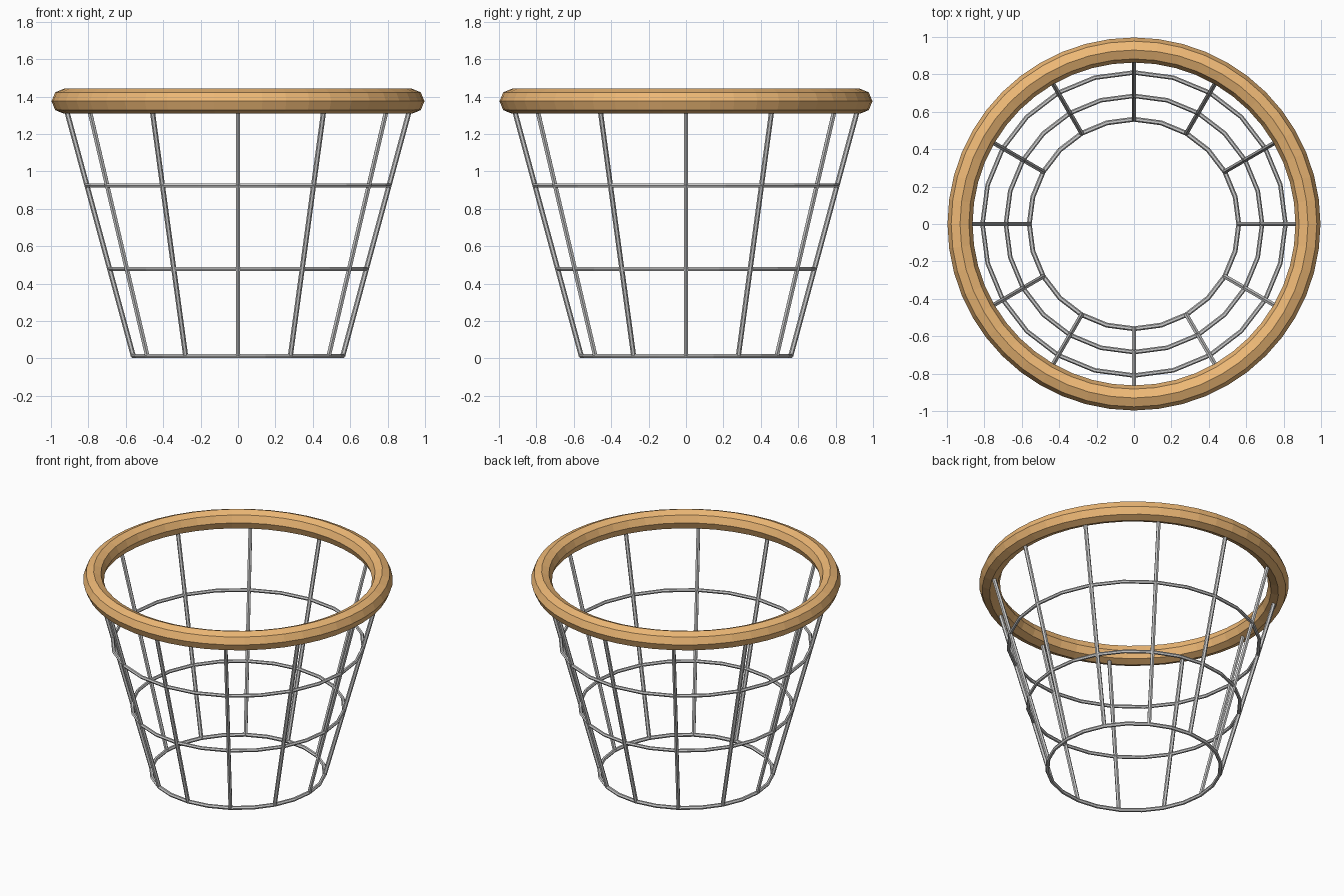
import bpy
from math import cos, sin, tau
from mathutils import Vector

if "Cube" in bpy.data.objects:
    bpy.data.objects.remove(bpy.data.objects["Cube"])

BOTTOM = (0.56, 0.013)   # radius, height
TOP = (0.93, 1.375)


def ring(name, radius, z, tube, segments, sides):
    bpy.ops.mesh.primitive_torus_add(location=(0, 0, z), major_radius=radius,
                                     minor_radius=tube, major_segments=segments,
                                     minor_segments=sides)
    obj = bpy.context.object
    obj.name = name
    return obj


def rod(name, a, b, radius, sides=6):
    d = b - a
    bpy.ops.mesh.primitive_cylinder_add(vertices=sides, radius=radius,
                                        depth=d.length, location=(a + b) / 2)
    obj = bpy.context.object
    obj.rotation_euler = d.to_track_quat('Z', 'Y').to_euler()
    obj.name = name


# orange rim
rim = ring("rim", TOP[0], TOP[1], 0.067, 48, 8)
orange = bpy.data.materials.new("orange")
orange.diffuse_color = (0.85, 0.48, 0.18, 1)
orange.use_nodes = True
orange.node_tree.nodes["Principled BSDF"].inputs["Base Color"].default_value = orange.diffuse_color
rim.data.materials.append(orange)

# horizontal wire hoops
ring("bottom_hoop", BOTTOM[0], BOTTOM[1], 0.013, 24, 6)
ring("lower_hoop", 0.685, 0.478, 0.012, 24, 6)
ring("upper_hoop", 0.81, 0.925, 0.012, 24, 6)

# slanted upright wires
for i in range(12):
    u = Vector((cos(tau * i / 12), sin(tau * i / 12), 0))
    rod(f"upright_wire_{i + 1}", u * BOTTOM[0] + Vector((0, 0, BOTTOM[1])),
        u * TOP[0] + Vector((0, 0, TOP[1])), 0.0135)
